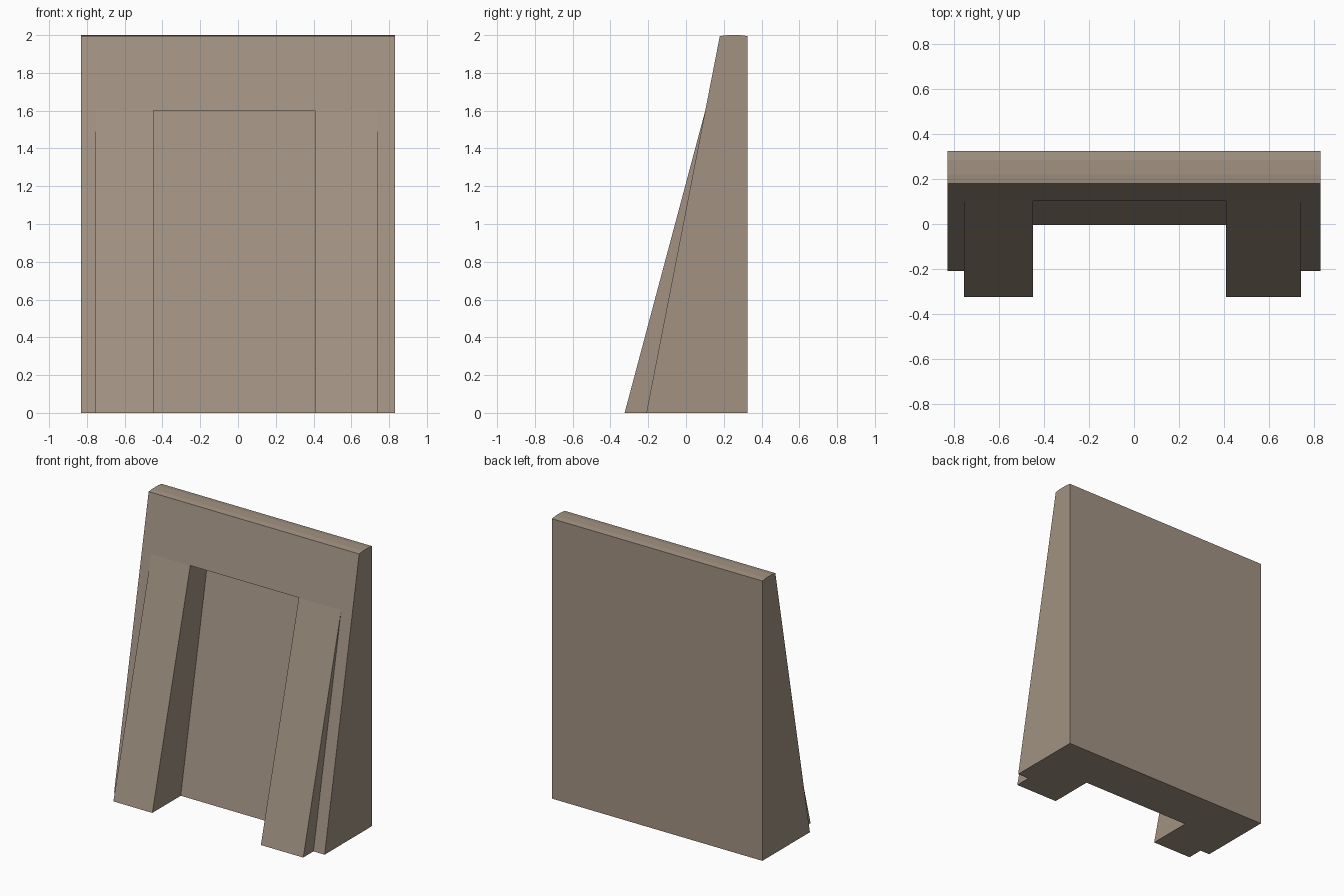
import bpy, bmesh

if "Cube" in bpy.data.objects:
    bpy.data.objects.remove(bpy.data.objects["Cube"])

mat = bpy.data.materials.new("warm stone")
mat.diffuse_color = (0.36, 0.29, 0.225, 1)
mat.use_nodes = True
mat.node_tree.nodes["Principled BSDF"].inputs["Base Color"].default_value = mat.diffuse_color


def prism(name, profile, x0, x1):
    """Side profile of (y, z) points, extruded from x0 to x1."""
    bm = bmesh.new()
    face = bm.faces.new([bm.verts.new((x0, y, z)) for y, z in profile])
    ext = bmesh.ops.extrude_face_region(bm, geom=[face])
    verts = [v for v in ext["geom"] if isinstance(v, bmesh.types.BMVert)]
    bmesh.ops.translate(bm, verts=verts, vec=(x1 - x0, 0, 0))
    bmesh.ops.recalc_face_normals(bm, faces=bm.faces[:])
    mesh = bpy.data.meshes.new(name)
    bm.to_mesh(mesh)
    bm.free()
    mesh.materials.append(mat)
    obj = bpy.data.objects.new(name, mesh)
    bpy.context.collection.objects.link(obj)
    return obj


def combine(target, other, operation):
    """Apply a boolean and discard the helper."""
    mod = target.modifiers.new("boolean", 'BOOLEAN')
    mod.object, mod.operation, mod.solver = other, operation, 'EXACT'
    bpy.context.view_layer.objects.active = target
    bpy.ops.object.modifier_apply(modifier=mod.name)
    bpy.data.objects.remove(other, do_unlink=True)


# Tapered slab with a faintly bowed top
slab = prism("tapered_slab", [(0.325, 0), (0.325, 1.995), (0.285, 2), (0.22, 2),
                              (0.179, 1.995), (-0.21, 0)], -0.83, 0.83)

# Steeper raised front, which becomes the two side pillars
front = prism("pillar_block", [(-0.325, 0), (0.102, 1.6), (0.2, 1.6), (0.2, 0)],
              -0.755, 0.742)
combine(slab, front, 'UNION')

# Deep doorway recess, its back parallel to the slab front
recess = prism("recess_cutter", [(-0.6, -0.1), (-0.0245, -0.1), (0.307, 1.6), (-0.6, 1.6)],
               -0.448, 0.408)
combine(slab, recess, 'DIFFERENCE')
